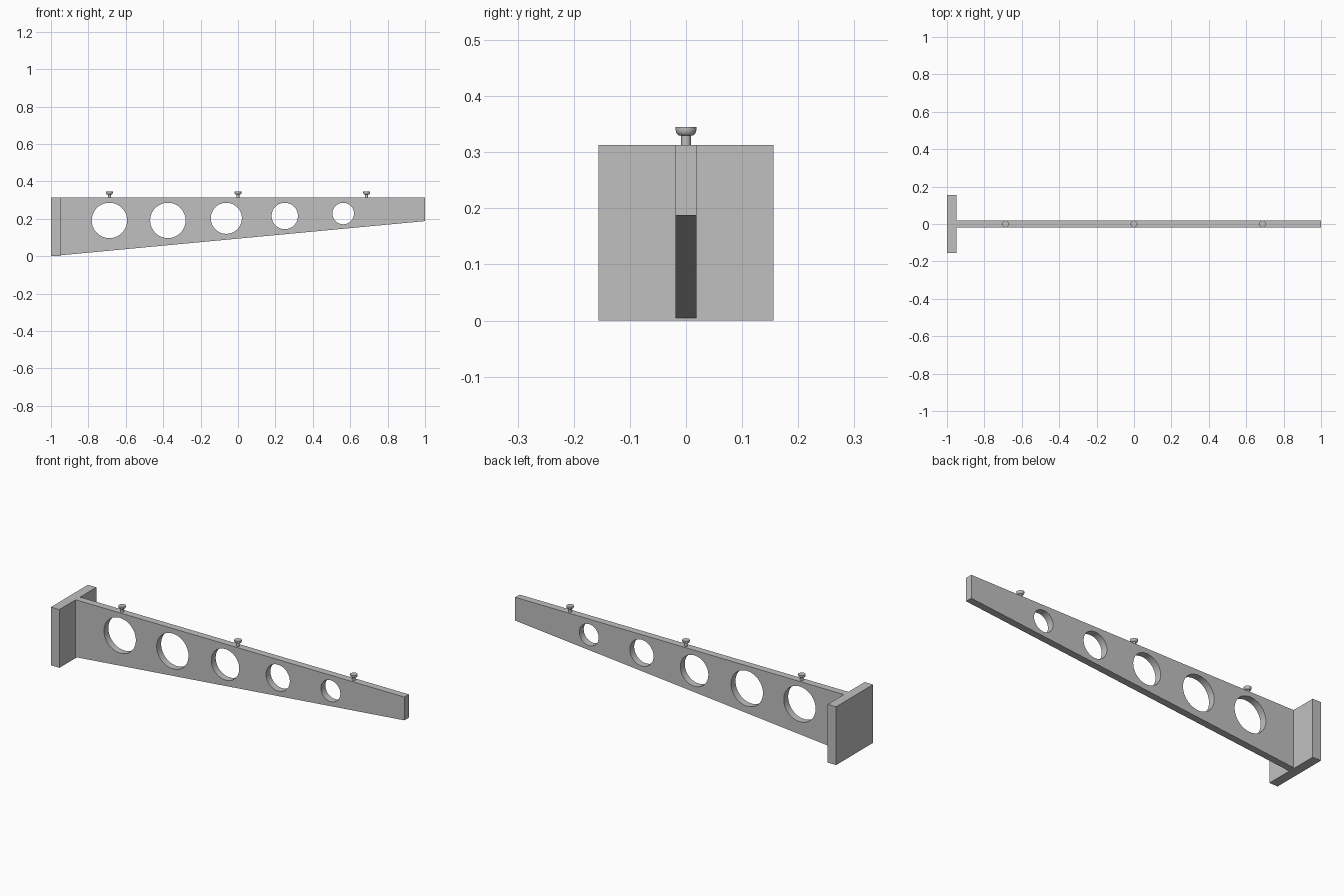
import bpy, bmesh, math

if "Cube" in bpy.data.objects:
    bpy.data.objects.remove(bpy.data.objects["Cube"])

TOP = 0.3125          # shared top height of plate and arm
PLATE_X = -0.95       # inner face of the wall plate
HALF_T = 0.0188       # half thickness of the arm

steel = bpy.data.materials.new("grey metal")
steel.diffuse_color = (0.53, 0.53, 0.53, 1)
steel.use_nodes = True
steel.node_tree.nodes["Principled BSDF"].inputs["Base Color"].default_value = steel.diffuse_color


def finish(name, bm):
    """Turn a bmesh into a named object, smooth with sharp edges kept."""
    bmesh.ops.recalc_face_normals(bm, faces=bm.faces)
    mesh = bpy.data.meshes.new(name)
    bm.to_mesh(mesh)
    bm.free()
    mesh.materials.append(steel)
    obj = bpy.data.objects.new(name, mesh)
    bpy.context.collection.objects.link(obj)
    return obj


def smooth(obj):
    obj.data.shade_smooth()
    obj.data.set_sharp_from_angle(angle=math.radians(35))


def prism(bm, outline, y0, y1):
    """Extrude an (x, z) outline along y."""
    face = bm.faces.new([bm.verts.new((x, y0, z)) for x, z in outline])
    ext = bmesh.ops.extrude_face_region(bm, geom=[face])
    verts = [g for g in ext["geom"] if isinstance(g, bmesh.types.BMVert)]
    bmesh.ops.translate(bm, verts=verts, vec=(0, y1 - y0, 0))


def circle(cx, cz, r, n=64):
    return [(cx + r * math.cos(2 * math.pi * i / n),
             cz + r * math.sin(2 * math.pi * i / n)) for i in range(n)]


def lathe(bm, profile, x, n=32):
    """Spin an (r, z) profile round a vertical axis at x."""
    verts = [bm.verts.new((x + r, 0, z)) for r, z in profile]
    edges = [bm.edges.new(p) for p in zip(verts, verts[1:])]
    bmesh.ops.spin(bm, geom=verts + edges, cent=(x, 0, 0), axis=(0, 0, 1),
                   angle=2 * math.pi, steps=n, use_merge=False)
    bmesh.ops.remove_doubles(bm, verts=bm.verts, dist=1e-5)


# Square wall plate
bm = bmesh.new()
prism(bm, [(-1, 0), (PLATE_X, 0), (PLATE_X, TOP), (-1, TOP)], -0.1563, 0.1563)
finish("wall_plate", bm)

# Tapered arm
bm = bmesh.new()
prism(bm, [(PLATE_X, 0.0047), (1, 0.1875), (1, TOP), (PLATE_X, TOP)],
      -HALF_T, HALF_T)
arm = finish("tapered_arm", bm)

# Lightening holes, aligned along their tops
bm = bmesh.new()
for i, r in enumerate((0.0945, 0.0945, 0.083, 0.0705, 0.0575)):
    prism(bm, circle(-0.6875 + 0.3125 * i, 0.2855 - r, r), -0.1, 0.1)
cutter = finish("hole_cutter", bm)
cutter.hide_render = True
cut = arm.modifiers.new("holes", 'BOOLEAN')
cut.operation, cut.solver, cut.object = 'DIFFERENCE', 'EXACT', cutter
deps = bpy.context.evaluated_depsgraph_get()
arm.data = bpy.data.meshes.new_from_object(arm.evaluated_get(deps))
arm.modifiers.clear()
bpy.data.objects.remove(cutter)
smooth(arm)

# Mushroom-headed studs along the top edge
stud = [(0, 0.308), (0.0085, 0.308), (0.0085, 0.3295), (0.0105, 0.3295)]
for i in range(1, 7):
    a = math.pi / 2 * i / 6
    stud.append((0.0105 + 0.008 * math.sin(a), 0.3415 - 0.012 * math.cos(a)))
stud += [(0.0185, 0.3445), (0, 0.3445)]
for name, x in (("inner_stud", -0.6875), ("middle_stud", 0), ("outer_stud", 0.6875)):
    bm = bmesh.new()
    lathe(bm, stud, x)
    smooth(finish(name, bm))
